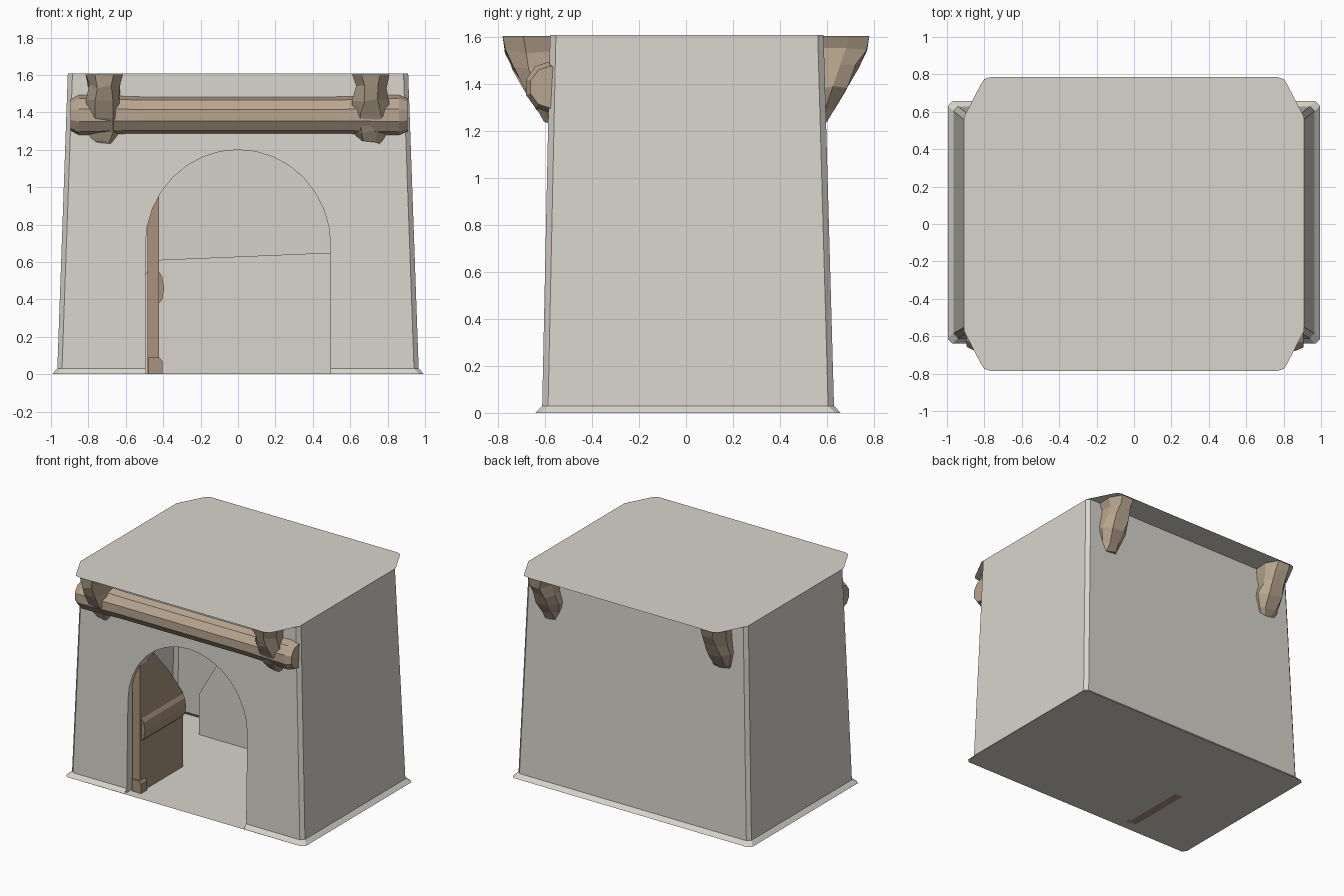
import bpy, bmesh, math, random
from mathutils import Vector

if "Cube" in bpy.data.objects:
    bpy.data.objects.remove(bpy.data.objects["Cube"])

random.seed(4)
H = 1.607


def material(name, rgb):
    m = bpy.data.materials.new(name)
    m.diffuse_color = (*rgb, 1)
    m.use_nodes = True
    m.node_tree.nodes["Principled BSDF"].inputs["Base Color"].default_value = m.diffuse_color
    return m


PLASTER = material("plaster", (0.68, 0.66, 0.60))
WOOD = material("wood", (0.48, 0.38, 0.28))
DOORWOOD = material("door_wood", (0.40, 0.29, 0.20))


def build(name, faces, mat):
    """faces: list of (points, outward direction)"""
    bm = bmesh.new()
    for pts, out in faces:
        f = bm.faces.new([bm.verts.new(p) for p in pts])
        f.normal_update()
        if f.normal.dot(Vector(out)) < 0:
            f.normal_flip()
    bmesh.ops.remove_doubles(bm, verts=bm.verts, dist=0.0005)
    return finish(name, bm, mat)


def finish(name, bm, mat):
    me = bpy.data.meshes.new(name)
    bm.to_mesh(me)
    bm.free()
    me.materials.append(mat)
    ob = bpy.data.objects.new(name, me)
    bpy.context.collection.objects.link(ob)
    return ob


def loft(name, rings, mat):
    """Closed faceted solid through a list of rings"""
    bm = bmesh.new()
    rv = [[bm.verts.new(p) for p in r] for r in rings]
    n = len(rv[0])
    for a, b in zip(rv, rv[1:]):
        for i in range(n):
            j = (i + 1) % n
            bm.faces.new((a[i], a[j], b[j], b[i]))
    bm.faces.new(rv[0])
    bm.faces.new(rv[-1])
    bmesh.ops.recalc_face_normals(bm, faces=bm.faces)
    return finish(name, bm, mat)


# Outer shell: tapered walls with narrow corner chamfers
def wx(z): return 0.967 - 0.057 * z / H
def wf(z): return -0.612 + 0.034 * z / H
def wb(z): return 0.630 - 0.045 * z / H


def ring(z, grow=0.0, c=0.025):
    x, f, b = wx(z) + grow, wf(z) - grow, wb(z) + grow
    return [(x - c, f, z), (x, f + c, z), (x, b - c, z), (x - c, b, z),
            (c - x, b, z), (-x, b - c, z), (-x, f + c, z), (c - x, f, z)]


Z0 = 0.03
low, high = ring(Z0), ring(H)
walls = []
for i in range(7):
    mid = Vector(low[i]) + Vector(low[i + 1])
    walls.append(([low[i], low[i + 1], high[i + 1], high[i]], (mid.x, mid.y * 1.5, 0)
                  if i in (0, 2, 4, 6) else [(1, 0, 0), (0, 1, 0), (-1, 0, 0)][i // 2]))

# Arched opening outline, right foot to left foot
arch = [(0.495, Z0), (0.495, 0.4)]
arch += [(0.495 * math.cos(t), 0.69 + 0.51 * math.sin(t))
         for t in (math.pi * k / 16 for k in range(17))]
arch += [(-0.495, 0.4), (-0.495, Z0)]
front = [(x, wf(z), z) for x, z in arch]
walls.append(([low[0], high[0], high[7], low[7]] + front[::-1], (0, -1, 0)))
build("walls", walls, PLASTER)

# Reveal of the arch
feet = [(0.495, 0)] + arch + [(-0.495, 0)]
reveal = []
for (x1, z1), (x2, z2) in zip(feet, feet[1:]):
    reveal.append(([(x1, wf(z1), z1), (x2, wf(z2), z2), (x2, -0.48, z2), (x1, -0.48, z1)],
                   (-(x1 + x2), 0, 0.6 - (z1 + z2) / 2)))
build("door_reveal", reveal, PLASTER)

# Flared skirt at the foot of the walls, broken at the doorway
top, bot = ring(Z0), ring(0, 0.028)
top = [(0.495, wf(Z0), Z0)] + top + [(-0.495, wf(Z0), Z0)]
bot = [(0.495, -0.636, 0)] + bot + [(-0.495, -0.636, 0)]
skirt = []
for i in range(len(top) - 1):
    m = Vector(bot[i]) + Vector(bot[i + 1])
    d = (0, m.y, 0.1) if abs(bot[i][1] - bot[i + 1][1]) < 0.01 else (m.x, 0, 0.1)
    skirt.append(([top[i], top[i + 1], bot[i + 1], bot[i]], d))
build("foot_skirt", skirt, PLASTER)

# Ground plate and roof plate
build("floor", [(ring(0, 0.028), (0, 0, -1))], PLASTER)
quarter = [(0.91, 0.57), (0.82, 0.745), (0.80, 0.775), (0.77, 0.785)]
roof = [(x, y, H) for x, y in quarter] + [(-x, y, H) for x, y in quarter[::-1]]
roof += [(-x, -y, H) for x, y in quarter] + [(x, -y, H) for x, y in quarter[::-1]]
build("roof", [(roof, (0, 0, 1))], PLASTER)

# Partial lining wall inside the room
build("inner_back_wall",
      [([(-0.63, 0.435, 0), (0.63, 0.435, 0), (0.63, 0.435, 0.655),
         (-0.45, 0.435, 0.61), (-0.63, 0.435, 0.3)], (0, -1, 0))], PLASTER)

# Door leaf swung inwards, with cross bar and foot block
leaf = [(-0.56, 0), (-0.05, 0), (-0.05, 0.56), (-0.22, 0.79), (-0.39, 0.98), (-0.56, 0.98)]
loft("door_leaf", [[(x, y, z) for y, z in leaf] for x in (-0.485, -0.422)], DOORWOOD)
bar = [(-0.43, 0.37), (-0.405, 0.40), (-0.395, 0.46), (-0.405, 0.52), (-0.43, 0.56)]
loft("door_bar", [[(x, y, z) for x, z in bar] for y in (-0.54, -0.05)], DOORWOOD)
loft("door_foot", [[(-0.48, y, 0), (-0.405, y, 0), (-0.405, y, 0.07), (-0.42, y, 0.09),
                    (-0.48, y, 0.09)] for y in (-0.57, -0.50)], DOORWOOD)

# Log lintel over the doorway
spans = [(-0.895, 0.085), (-0.85, 0.11), (-0.52, 0.10), (0.52, 0.10), (0.86, 0.11), (0.905, 0.09)]
loft("lintel_log", [[(x, -0.575 + r * math.cos(a), 1.385 + r * math.sin(a))
                     for a in (math.tau * (k + 0.5) / 10 for k in range(10))]
                    for x, r in spans], WOOD)


# Gnarled brackets carrying the roof overhang, front and back
def bracket(name, cx, side):
    rows = [(1.24, 0.06, 0.60), (1.30, 0.085, 0.635), (1.38, 0.105, 0.685),
            (1.47, 0.09, 0.735), (1.54, 0.085, 0.765), (H - 0.004, 0.10, 0.78)]
    rings = []
    for z, w, y in rows:
        m = 0.56 + (y - 0.56) * 0.6
        pts = [(-w * 0.9, 0.56), (-w, m), (-w * 0.5, y), (w * 0.5, y), (w, m), (w * 0.9, 0.56)]
        j = 0.0 if z > 1.6 else 0.013
        rings.append([(cx + px + random.uniform(-j, j),
                       side * (py + random.uniform(-j, j * 0.4)),
                       z + random.uniform(-j, j)) for px, py in pts])
    loft(name, rings, WOOD)


for label, side in (("front", -1), ("back", 1)):
    for hand, cx in (("left", -0.715), ("right", 0.71)):
        bracket(f"{label}_{hand}_bracket", cx, side)
